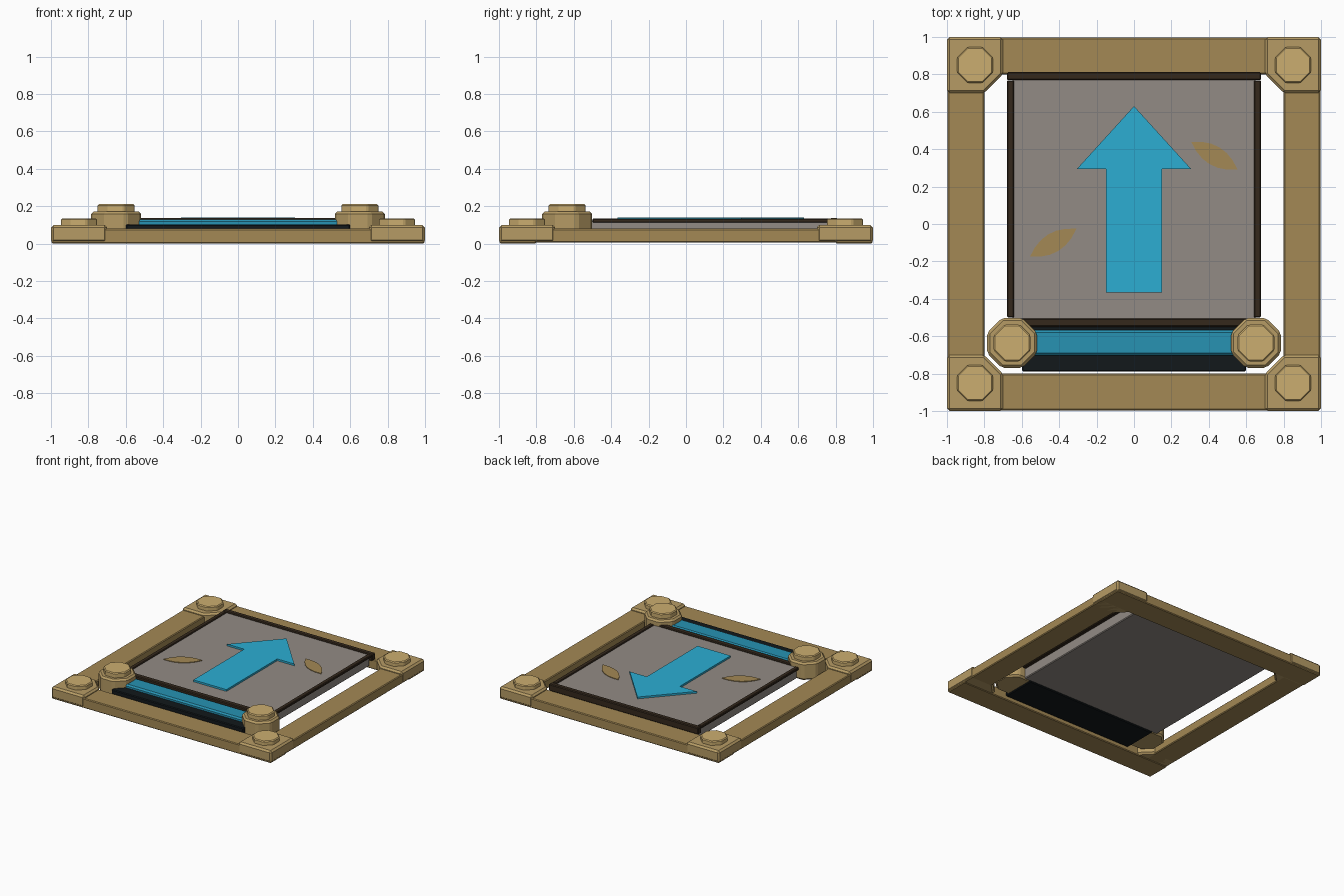
import bpy, bmesh
from math import pi, cos, sin, radians

if "Cube" in bpy.data.objects:
    bpy.data.objects.remove(bpy.data.objects["Cube"])

def material(name, rgb):
    m = bpy.data.materials.new(name)
    m.diffuse_color = (*rgb, 1)
    m.use_nodes = True
    m.node_tree.nodes["Principled BSDF"].inputs["Base Color"].default_value = m.diffuse_color
    return m

RAIL = material("rail_wood", (0.37, 0.25, 0.09))
BLOCK = material("block_wood", (0.47, 0.33, 0.13))
CAP = material("cap_wood", (0.60, 0.42, 0.16))
STONE = material("stone", (0.29, 0.26, 0.235))
DARK = material("dark_wood", (0.035, 0.022, 0.012))
BLACK = material("black", (0.006, 0.009, 0.011))
BLUE = material("bright_blue", (0.025, 0.42, 0.65))
BAR = material("deep_blue", (0.02, 0.29, 0.45))

def prism(name, points, z0, z1, mat, bevel=0.0):
    """Extrude a counter-clockwise outline from z0 to z1, with optional chamfer."""
    bm = bmesh.new()
    face = bm.faces.new([bm.verts.new((x, y, z0)) for x, y in points])
    ext = bmesh.ops.extrude_face_region(bm, geom=[face])
    for v in ext["geom"]:
        if isinstance(v, bmesh.types.BMVert):
            v.co.z = z1
    bmesh.ops.recalc_face_normals(bm, faces=bm.faces)
    me = bpy.data.meshes.new(name)
    bm.to_mesh(me)
    bm.free()
    me.materials.append(mat)
    ob = bpy.data.objects.new(name, me)
    bpy.context.collection.objects.link(ob)
    if bevel:
        mod = ob.modifiers.new("chamfer", "BEVEL")
        mod.width = bevel
        mod.segments = 1
        mod.limit_method = "ANGLE"
    return ob

def box(name, x0, x1, y0, y1, z0, z1, mat, bevel=0.0):
    return prism(name, [(x0, y0), (x1, y0), (x1, y1), (x0, y1)], z0, z1, mat, bevel)

def octagon(name, x, y, apothem, z0, z1, mat, bevel=0.0):
    r = apothem / cos(pi / 8)
    pts = [(x + r * cos(pi / 8 + i * pi / 4), y + r * sin(pi / 8 + i * pi / 4)) for i in range(8)]
    return prism(name, pts, z0, z1, mat, bevel)

def leaf(name, cx, cy, angle, half_len=0.145, half_wid=0.052, n=6):
    t = [-1 + 2 * i / n for i in range(n + 1)]
    outline = [(half_len * u, -half_wid * (1 - u * u)) for u in t]
    outline += [(half_len * u, half_wid * (1 - u * u)) for u in t[-2:0:-1]]
    c, s = cos(radians(angle)), sin(radians(angle))
    return prism(name, [(cx + x * c - y * s, cy + x * s + y * c) for x, y in outline],
                 0.115, 0.130, RAIL)

# Outer frame rails
for side, s in (("front", -1), ("back", 1)):
    box(side + "_rail", -0.996, 0.996, *sorted((s * 0.8, s * 0.996)), 0, 0.08, RAIL, 0.006)
for side, s in (("left", -1), ("right", 1)):
    box(side + "_rail", *sorted((s * 0.8, s * 0.996)), -0.8, 0.8, 0.005, 0.08, RAIL, 0.006)

# Corner blocks with cut inner corners, and their octagonal bolts
for sx, nx in ((-1, "left"), (1, "right")):
    for sy, ny in ((-1, "front"), (1, "back")):
        pts = [(1, 1), (0.7, 1), (0.7, 0.8), (0.8, 0.7), (1, 0.7)]
        prism(f"{ny}_{nx}_corner_block", [(sx * x, sy * y) for x, y in pts],
              0.005, 0.1, BLOCK, 0.014)
        octagon(f"{ny}_{nx}_bolt", sx * 0.85, sy * 0.85, 0.096, 0.09, 0.135, CAP, 0.007)

# Stone plate and dark trim
box("stone_plate", -0.65, 0.65, -0.51, 0.78, 0.03, 0.125, STONE, 0.006)
for side, s in (("left", -1), ("right", 1)):
    box(side + "_trim", *sorted((s * 0.642, s * 0.678)), -0.5, 0.768, 0.112, 0.134, DARK, 0.005)
box("back_trim", -0.68, 0.68, 0.77, 0.812, 0.08, 0.136, DARK, 0.006)
box("front_trim", -0.6, 0.6, -0.55, -0.505, 0.09, 0.136, DARK, 0.006)

# Front trough with roller bar
box("trough", -0.6, 0.6, -0.788, -0.5, 0.02, 0.103, BLACK, 0.006)
box("roller_bar", -0.54, 0.54, -0.702, -0.567, 0.09, 0.13, BAR, 0.012)

# Octagonal end posts with caps
for sx, nx in ((-1, "left"), (1, "right")):
    octagon(nx + "_post", sx * 0.652, -0.636, 0.133, 0.03, 0.173, BLOCK, 0.014)
    octagon(nx + "_post_cap", sx * 0.652, -0.636, 0.098, 0.165, 0.212, CAP, 0.007)

# Arrow and leaf inlays
prism("arrow", [(-0.15, -0.365), (0.15, -0.365), (0.15, 0.295), (0.305, 0.295),
                (0, 0.63), (-0.305, 0.295), (-0.15, 0.295)], 0.12, 0.14, BLUE)
leaf("right_leaf", 0.43, 0.365, -31)
leaf("left_leaf", -0.432, -0.1, 31)
